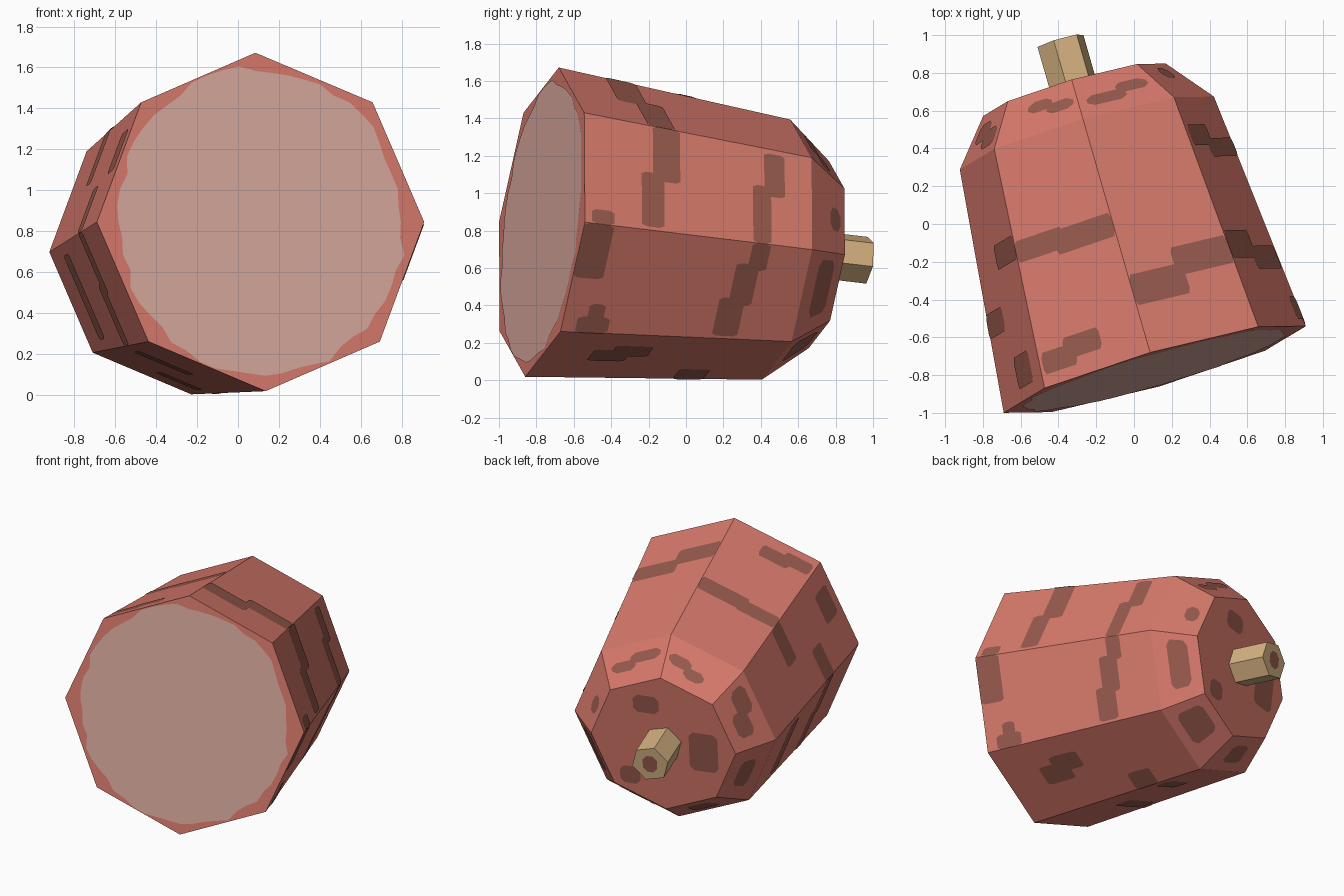
import bpy, bmesh, math, random
from mathutils import Vector

if "Cube" in bpy.data.objects:
    bpy.data.objects.remove(bpy.data.objects["Cube"])

random.seed(4)


def material(name, r, g, b):
    m = bpy.data.materials.new(name)
    lin = [((c / 255 + 0.055) / 1.055) ** 2.4 for c in (r, g, b)]
    m.diffuse_color = (*lin, 1)
    m.use_nodes = True
    m.node_tree.nodes["Principled BSDF"].inputs["Base Color"].default_value = m.diffuse_color
    return m


RED = material("red meat", 217, 122, 108)
DARK = material("dark roast", 152, 91, 78)
PINK = material("pale cut", 216, 169, 158)
BONE = material("bone", 213, 178, 129)

# tilted frame: U right, V up, A along the axis towards the back
U = Vector((0.961, 0.276, 0)).normalized()
V = Vector((-0.03, 0.108, 0.994)).normalized()
A = -U.cross(V)
ORIGIN = Vector((0.11, -0.77, 0.845))


def at(u, v, d):
    return ORIGIN + U * u + V * v + A * d


def ring(n, r, d, turn=0):
    angles = [math.radians(turn) + math.tau * k / n for k in range(n)]
    return [at(r * math.cos(a), r * math.sin(a), d) for a in angles]


def make(name, polys, mat):
    """Object from a list of separate polygons."""
    bm = bmesh.new()
    for p in polys:
        bm.faces.new([bm.verts.new(c) for c in p])
    me = bpy.data.meshes.new(name)
    bm.to_mesh(me)
    bm.free()
    me.materials.append(mat)
    ob = bpy.data.objects.new(name, me)
    bpy.context.collection.objects.link(ob)
    return ob


def loft(name, rings, mat):
    """Closed solid through a stack of rings."""
    bm = bmesh.new()
    loops = [[bm.verts.new(c) for c in r] for r in rings]
    n = len(loops[0])
    for a, b in zip(loops, loops[1:]):
        for k in range(n):
            bm.faces.new((a[k], b[k], b[(k + 1) % n], a[(k + 1) % n]))
    bm.faces.new(loops[0])
    bm.faces.new(loops[-1])
    bmesh.ops.recalc_face_normals(bm, faces=bm.faces)
    me = bpy.data.meshes.new(name)
    bm.to_mesh(me)
    bm.free()
    me.materials.append(mat)
    ob = bpy.data.objects.new(name, me)
    bpy.context.collection.objects.link(ob)


# meat body and bone stub
FRONT, MIDDLE, BACK = ring(8, 0.832, 0), ring(8, 0.70, 1.31), ring(8, 0.503, 1.55)
loft("meat_body", [FRONT, MIDDLE, BACK], RED)
loft("bone_stub", [ring(6, 0.13, 1.5, 45), ring(6, 0.13, 1.82, 45)], BONE)


def clipped(x0, x1, y0, y1, cut):
    """Rectangle outline with clipped corners."""
    return [(x0 + cut, y0), (x1 - cut, y0), (x1, y0 + cut), (x1, y1 - cut),
            (x1 - cut, y1), (x0 + cut, y1), (x0, y1 - cut), (x0, y0 + cut)]


def side_patch(a, b, k, s0, s1, t0, t1, cut):
    """Thin patch on side k: s runs across the side, t runs to the back."""
    j = (k + 1) % 8
    lift = (b[k] - a[k]).cross(a[j] - a[k]).normalized() * 0.004
    pts = [a[k].lerp(a[j], s).lerp(b[k].lerp(b[j], s), t) + lift
           for s, t in clipped(s0, s1, t0, t1, cut)]
    return pts[::-1]


# roast marks on the long sides: side, s range, t range
RIGHT_MARKS = [
    (0, 0.03, 0.55, 0.25, 0.35), (0, 0.48, 1, 0.30, 0.42),
    (0, 0, 0.6, 0.74, 0.82), (0, 0.5, 0.95, 0.79, 0.88), (0, 0, 0.13, 0.03, 0.13),
    (7, 0.72, 1, 0.74, 0.82), (7, 0.35, 0.78, 0.69, 0.79), (7, 0.03, 0.42, 0.65, 0.76),
    (7, 0.5, 1, 0, 0.13), (7, 0, 0.15, 0.06, 0.2), (7, 0.1, 0.27, 0.10, 0.17),
    (1, 0, 0.55, 0.28, 0.40), (1, 0.48, 1, 0.20, 0.33),
    (6, 0.4, 0.65, 0.2, 0.36), (6, 0.52, 0.75, 0.28, 0.44), (6, 0, 0.25, 0.62, 0.75),
]
LEFT_MARKS = [
    (2, 0, 0.6, 0.50, 0.60), (2, 0.5, 1, 0.52, 0.61),
    (2, 0.4, 0.75, 0.08, 0.17), (2, 0.65, 0.97, 0.05, 0.14),
    (3, 0, 0.5, 0.54, 0.64), (3, 0.2, 0.55, 0.05, 0.18), (3, 0.6, 1, 0.30, 0.40),
    (4, 0, 0.55, 0.30, 0.38), (4, 0.45, 1, 0.33, 0.42), (4, 0.1, 0.9, 0.68, 0.78),
    (5, 0.1, 0.6, 0.36, 0.46), (5, 0.5, 0.9, 0.70, 0.79),
]
make("side_roast_marks", [side_patch(FRONT, MIDDLE, *m, 0.02)
                          for m in RIGHT_MARKS + LEFT_MARKS], DARK)

# roast marks on the sloped rear band
BAND_MARKS = [
    (0, 0.3, 0.6, 0.55, 0.85), (1, 0.1, 0.5, 0.4, 0.65), (1, 0.42, 0.9, 0.25, 0.5),
    (2, 0.05, 0.4, 0.35, 0.6), (2, 0.32, 0.65, 0.5, 0.75),
    (3, 0.1, 0.5, 0.15, 0.55), (3, 0.4, 0.8, 0.35, 0.75),
    (4, 0.25, 0.75, 0.3, 0.7), (5, 0.3, 0.7, 0.25, 0.75),
    (6, 0.3, 0.85, 0.2, 0.8), (7, 0.2, 0.9, 0.3, 0.75),
]
make("band_roast_marks", [side_patch(MIDDLE, BACK, *m, 0.08) for m in BAND_MARKS], DARK)

# roast marks on the rear face and the bone tip
REAR_MARKS = [(-0.38, -0.18, -0.17, 0.12, 1.554), (0.02, 0.2, 0.22, 0.35, 1.554),
              (0.17, 0.31, -0.34, -0.21, 1.554), (-0.05, 0.05, -0.06, 0.06, 1.824)]
make("rear_roast_marks", [[at(u, v, d) for u, v in clipped(u0, u1, v0, v1, 0.03)][::-1]
                          for u0, u1, v0, v1, d in REAR_MARKS], DARK)

# pale cut face with a ragged edge
edge = []
for k in range(56):
    a = math.tau * k / 56
    r = 0.725 + 0.03 * math.sin(a) ** 2 + random.uniform(-0.022, 0.018)
    edge.append(at(r * math.cos(a), r * math.sin(a), -0.003))
make("pale_cut_face", [edge], PINK)
